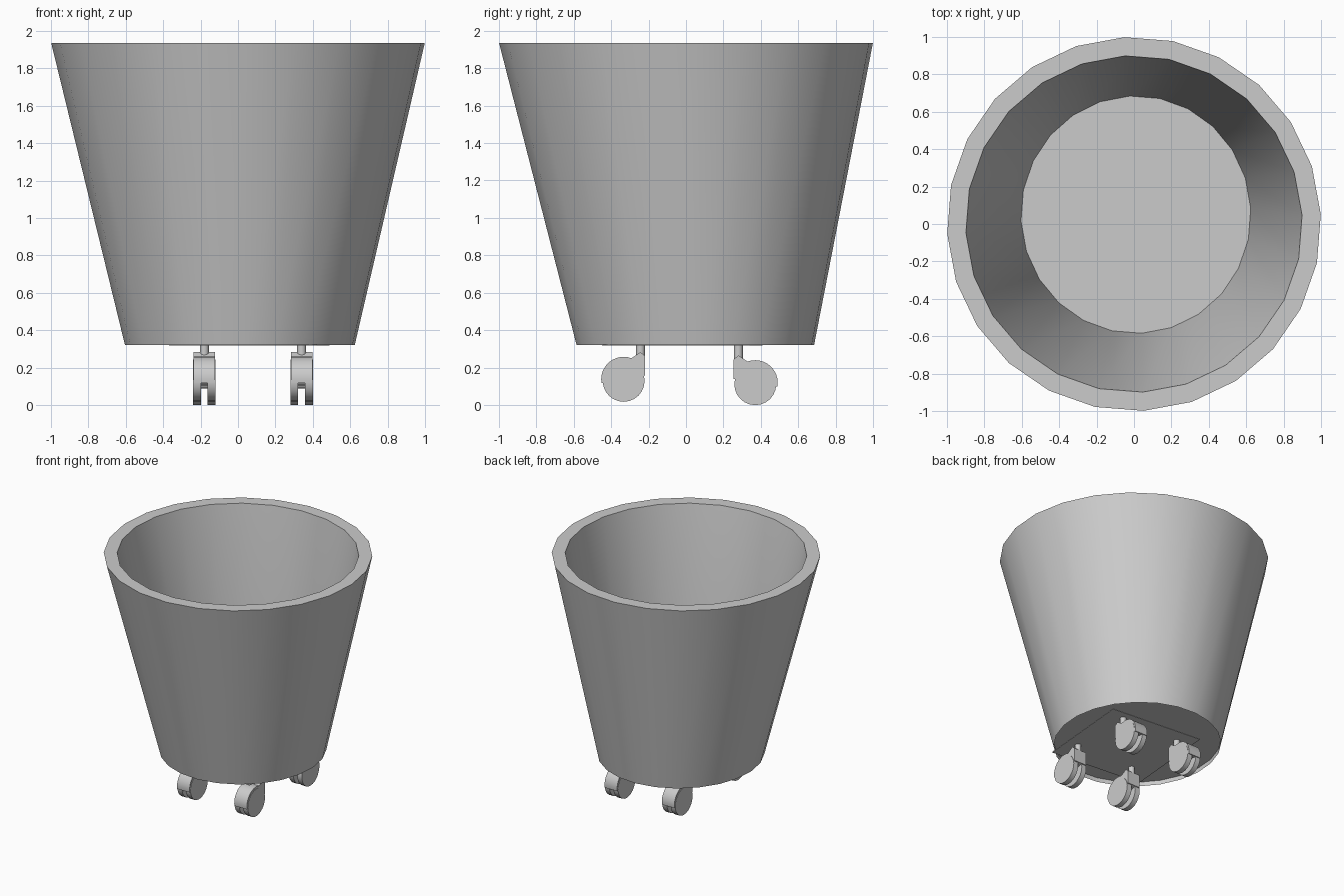
import bpy
import bmesh
import math

cube = bpy.data.objects.get("Cube")
if cube:
    bpy.data.objects.remove(cube, do_unlink=True)

SIDES = 24
TURN = math.radians(3)

grey = bpy.data.materials.new("light grey")
grey.use_nodes = True
colour = (0.6, 0.6, 0.6, 1)
grey.diffuse_color = colour
grey.node_tree.nodes["Principled BSDF"].inputs["Base Color"].default_value = colour


def finish(name, bm, fix_normals=True):
    """Turn a bmesh into a named, shaded object."""
    if fix_normals:
        bmesh.ops.recalc_face_normals(bm, faces=bm.faces[:])
    mesh = bpy.data.meshes.new(name)
    bm.to_mesh(mesh)
    bm.free()
    mesh.materials.append(grey)
    obj = bpy.data.objects.new(name, mesh)
    bpy.context.collection.objects.link(obj)
    bpy.ops.object.select_all(action="DESELECT")
    obj.select_set(True)
    bpy.context.view_layer.objects.active = obj
    bpy.ops.object.shade_smooth_by_angle(angle=math.radians(30))
    return obj


def ring(bm, cx, cy, rx, ry, z):
    angles = [TURN + math.tau * i / SIDES for i in range(SIDES)]
    return [bm.verts.new((cx + rx * math.cos(a), cy + ry * math.sin(a), z)) for a in angles]


def extrude_x(name, outline, x0, x1):
    """Extrude a closed (y, z) outline along x."""
    bm = bmesh.new()
    a, b = [[bm.verts.new((x, y, z)) for y, z in outline] for x in (x0, x1)]
    bm.faces.new(a)
    bm.faces.new(b)
    for i in range(len(a)):
        j = (i + 1) % len(a)
        bm.faces.new((a[i], a[j], b[j], b[i]))
    return finish(name, bm)


def arc(cy, cz, r, start, end, steps):
    angles = [math.radians(start + (end - start) * i / steps) for i in range(steps + 1)]
    return [(cy + r * math.cos(a), cz + r * math.sin(a)) for a in angles]


# Tapered bucket wall with a thick rim and a shallow foot under the floor
bm = bmesh.new()
bottom = (0.01, 0.05, 0.615, 0.635)
rings = [ring(bm, *bottom, 0.32),
         ring(bm, 0, 0, 1, 1, 1.935),
         ring(bm, 0, 0, 0.9, 0.9, 1.935),
         ring(bm, *bottom, 0.355)]
for lower, upper in zip(rings, rings[1:] + rings[:1]):
    for i in range(SIDES):
        j = (i + 1) % SIDES
        bm.faces.new((lower[i], lower[j], upper[j], upper[i]))
finish("bucket_wall", bm)

# Floor disc
bm = bmesh.new()
bm.faces.new(ring(bm, *bottom, 0.355))
finish("bucket_floor", bm, False)

# Thin square mounting plate, slightly turned
bm = bmesh.new()
bmesh.ops.create_cube(bm, size=1)
plate = finish("mounting_plate", bm)
plate.scale = (0.79, 0.79, 0.006)
plate.location = (0.06, -0.02, 0.321)
plate.rotation_euler.z = math.radians(-5)


# Casters: stem on the inner side, hood over twin wheels
def caster(label, x, y, z, side):
    def place(points):
        return [(y + side * py, z + pz) for py, pz in points]

    hood = arc(0, 0, 0.12, 190, 70, 12)[::-1]
    hood = [(-py, pz) for py, pz in hood[::-1]]
    # hood outline: outer curve, flat shoulder, straight inner side
    hood += [(-0.09, 0.145), (-0.115, 0.125), (-0.115, 0.02), (-0.03, 0.0)]
    extrude_x(label + "_hood", place(hood), x - 0.057, x + 0.057)

    for tag, s in (("a", -1), ("b", 1)):
        wheel = arc(0, -0.008, 0.112, 0, 345, 23)
        extrude_x(label + "_wheel_" + tag, place(wheel), x + s * 0.018, x + s * 0.06)

    axle = arc(0, -0.008, 0.025, 0, 330, 11)
    extrude_x(label + "_axle", place(axle), x - 0.02, x + 0.02)

    bm = bmesh.new()
    bmesh.ops.create_cone(bm, cap_ends=True, segments=12, radius1=0.024,
                          radius2=0.024, depth=0.08)
    stem = finish(label + "_stem", bm)
    stem.location = (x, y - side * 0.09, 0.28)


for tag, x in (("right", -0.18), ("left", 0.34)):
    caster("front_" + tag + "_caster", x, -0.333, 0.138, -1)
    caster("back_" + tag + "_caster", x, 0.37, 0.12, 1)
